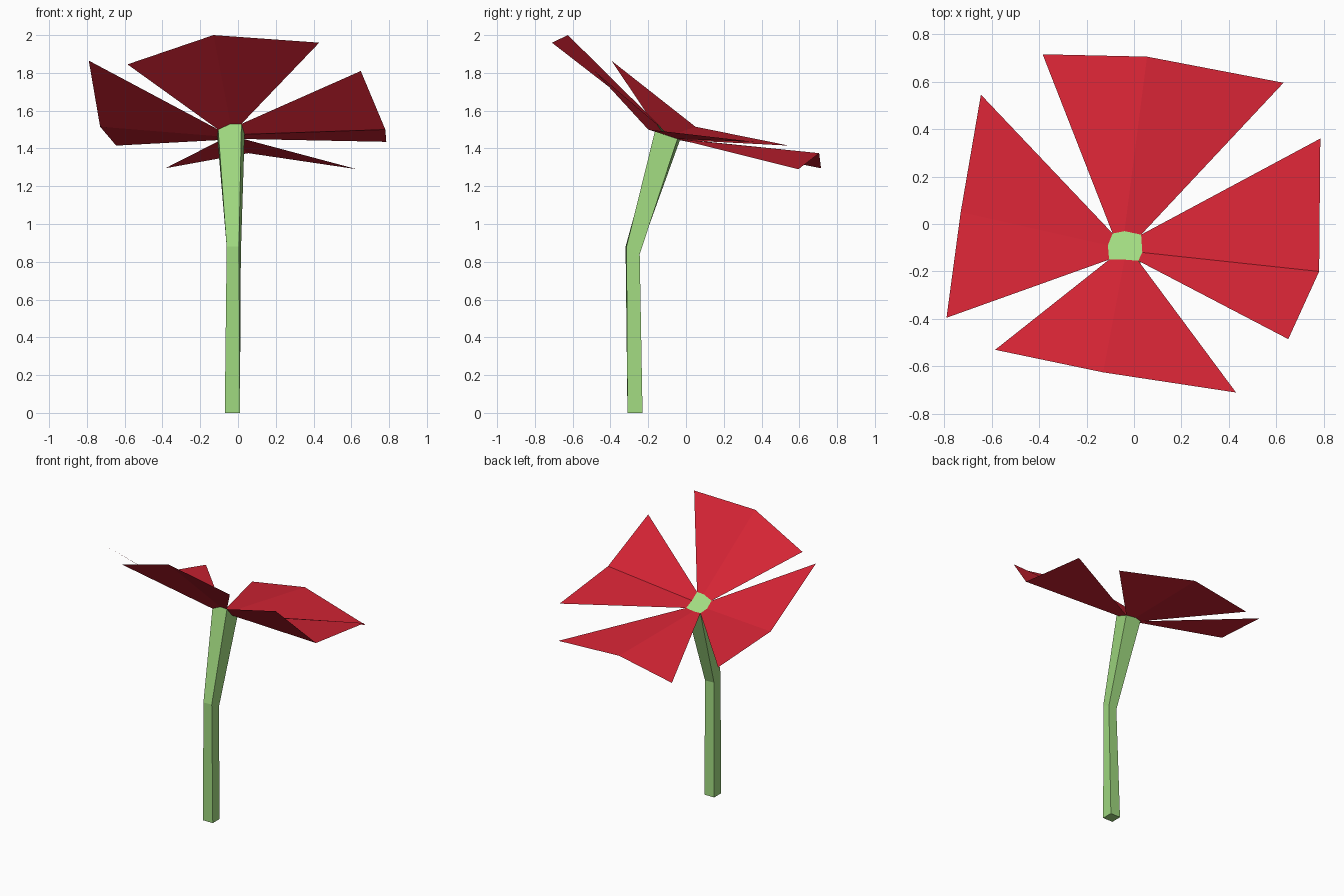
import bpy


def material(name, color):
    mat = bpy.data.materials.new(name)
    mat.diffuse_color = (*color, 1)
    return mat


def make_part(name, verts, faces, mat):
    mesh = bpy.data.meshes.new(name)
    mesh.from_pydata(verts, [], faces)
    mesh.materials.append(mat)
    mesh.update()
    obj = bpy.data.objects.new(name, mesh)
    bpy.context.collection.objects.link(obj)
    return obj


green = material("stem_green", (0.36, 0.71, 0.22))
red = material("petal_red", (0.68, 0.018, 0.036))

# Stem sections run counter-clockwise from the back right corner
base = [(0.01, -0.23, 0), (-0.07, -0.23, 0), (-0.07, -0.31, 0), (0.01, -0.31, 0)]
bend = [(0.015, -0.245, 0.84), (-0.055, -0.25, 0.84),
        (-0.06, -0.32, 0.88), (0.005, -0.315, 0.88)]
# Tilted head: corners plus the middle of each side, where petals attach
head = [(0.03, -0.045, 1.45), (-0.04, -0.03, 1.45),
        (-0.09, -0.04, 1.445), (-0.11, -0.09, 1.465),
        (-0.105, -0.15, 1.50), (-0.04, -0.15, 1.53),
        (0.018, -0.155, 1.53), (0.035, -0.12, 1.475)]

# Bent four-sided stem
faces = [(3, 2, 1, 0), tuple(range(8, 16))]
for j in range(4):
    k = (j + 1) % 4
    faces.append((j, k, 4 + k, 4 + j))
    faces.append((4 + j, 4 + k, 8 + 2 * k, 9 + 2 * j, 8 + 2 * j))
make_part("stem", base + bend + head, faces, green)

# Folded petals: three outer points each, same turning direction as the head
petals = {
    "back_petal": [(0.63, 0.595, 1.29), (0.055, 0.705, 1.375), (-0.385, 0.715, 1.295)],
    "left_petal": [(-0.645, 0.545, 1.415), (-0.73, 0.05, 1.515), (-0.79, -0.395, 1.865)],
    "front_petal": [(-0.585, -0.53, 1.845), (-0.13, -0.625, 2.0), (0.43, -0.71, 1.96)],
    "right_petal": [(0.65, -0.485, 1.81), (0.78, -0.2, 1.50), (0.785, 0.36, 1.435)],
}
for i, (name, outer) in enumerate(petals.items()):
    inner = [head[(2 * i + n) % 8] for n in range(3)]
    make_part(name, inner + outer, [(0, 3, 4, 1), (1, 4, 5, 2)], red)
